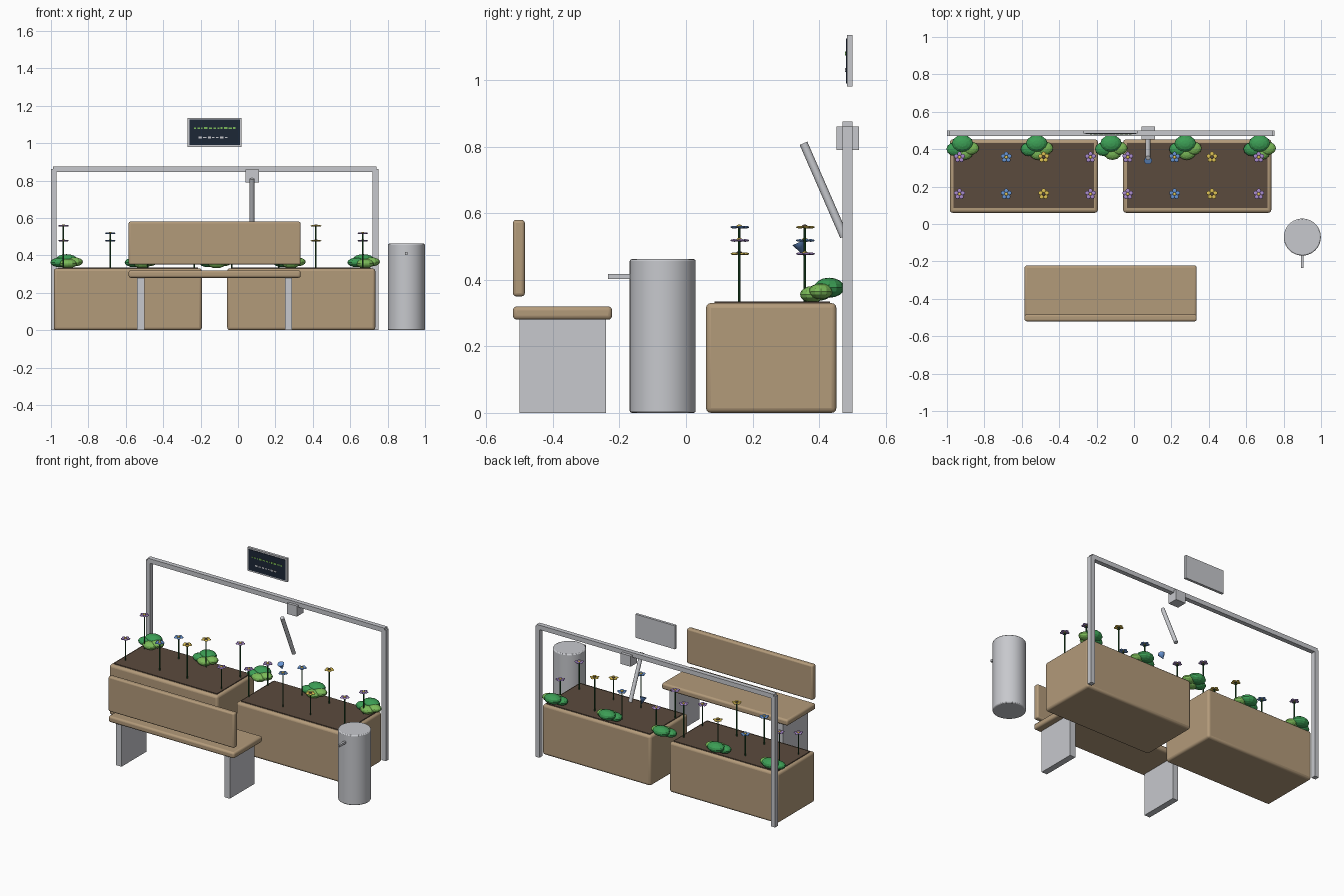
import bpy, math, random
from mathutils import Vector

if "Cube" in bpy.data.objects:
    bpy.data.objects.remove(bpy.data.objects["Cube"], do_unlink=True)


def material(name, rgb):
    m = bpy.data.materials.new(name)
    m.use_nodes = True
    m.diffuse_color = (*rgb, 1)
    m.node_tree.nodes["Principled BSDF"].inputs["Base Color"].default_value = (*rgb, 1)
    return m


WOOD = material("tan wood", (0.45, 0.325, 0.195))
METAL = material("pale metal", (0.57, 0.58, 0.61))
SOIL = material("brown soil", (0.105, 0.07, 0.048))
SCREEN = material("navy screen", (0.012, 0.02, 0.037))
LEAF = material("leaf green", (0.045, 0.34, 0.09))
LIME = material("light green", (0.2, 0.5, 0.1))
STEM = material("stem green", (0.013, 0.08, 0.021))
PURPLE = material("purple", (0.4, 0.26, 0.61))
BLUE = material("blue", (0.14, 0.3, 0.65))
YELLOW = material("yellow", (0.75, 0.55, 0.09))


def finish(name, mat, smooth=False):
    ob = bpy.context.object
    ob.name = name
    ob.data.materials.append(mat)
    if smooth:
        bpy.ops.object.shade_smooth_by_angle(angle=math.radians(40))
    return ob


def box(name, mat, x, y, z, bevel=0.0):
    """Box from (min, max) pairs, with optional rounded edges."""
    spans = (x, y, z)
    bpy.ops.mesh.primitive_cube_add(size=1, location=[(a + b) / 2 for a, b in spans])
    ob = finish(name, mat)
    ob.scale = [b - a for a, b in spans]
    bpy.ops.object.transform_apply(location=False, rotation=False, scale=True)
    if bevel:
        mod = ob.modifiers.new("rounded edges", "BEVEL")
        mod.width, mod.segments = bevel, 3
        bpy.ops.object.shade_smooth_by_angle(angle=math.radians(40))
    return ob


def rod(name, mat, start, end, r1, r2=None, sides=12):
    """Cylinder or cone between two points."""
    a, b = Vector(start), Vector(end)
    bpy.ops.mesh.primitive_cone_add(
        vertices=sides, radius1=r1, radius2=r1 if r2 is None else r2,
        depth=(b - a).length, location=(a + b) / 2,
        rotation=(b - a).to_track_quat("Z", "Y").to_euler())
    return finish(name, mat, True)


def blob(name, mat, centre, radii, segments=12, rings=8):
    bpy.ops.mesh.primitive_uv_sphere_add(segments=segments, ring_count=rings, location=centre)
    ob = finish(name, mat)
    ob.scale = radii
    return ob


# Planters with soil beds
for side, x0 in (("right", -0.985), ("left", -0.058)):
    x1 = x0 + 0.792
    box(side + "_planter", WOOD, (x0, x1), (0.06, 0.452), (0, 0.33), 0.015)
    box(side + "_soil", SOIL, (x0 + 0.02, x1 - 0.02), (0.085, 0.432), (0.3, 0.335))

# Bench
box("bench_seat", WOOD, (-0.585, 0.335), (-0.52, -0.222), (0.28, 0.32), 0.012)
box("bench_back", WOOD, (-0.585, 0.335), (-0.52, -0.484), (0.35, 0.58), 0.01)
for side, x in (("right", -0.54), ("left", 0.25)):
    box(side + "_bench_leg", METAL, (x, x + 0.04), (-0.5, -0.24), (0, 0.282))

# Litter bin with front handle
bin_body = rod("bin", METAL, (0.9, -0.07, 0), (0.9, -0.07, 0.462), 0.099, sides=40)
mod = bin_body.modifiers.new("rounded rim", "BEVEL")
mod.width, mod.segments = 0.006, 2
box("bin_handle", METAL, (0.893, 0.907), (-0.235, -0.16), (0.403, 0.417))

# Overhead frame
for side, x in (("right", -1.0), ("left", 0.72)):
    box(side + "_post", METAL, (x, x + 0.03), (0.47, 0.5), (0, 0.862))
box("top_rail", METAL, (-0.99, 0.74), (0.47, 0.5), (0.845, 0.875))

# Watering carriage, arm and nozzle
box("carriage", METAL, (0.04, 0.113), (0.452, 0.52), (0.79, 0.86))
rod("watering_arm", METAL, (0.075, 0.353, 0.81), (0.075, 0.475, 0.53), 0.0125, sides=16)
rod("nozzle", BLUE, (0.075, 0.339, 0.512), (0.075, 0.357, 0.469), 0.021, 0, sides=16)

# Display panel with rows of indicator dashes
box("display_case", METAL, (-0.27, 0.02), (0.483, 0.5), (0.98, 1.135))
box("display_screen", SCREEN, (-0.26, 0.01), (0.48, 0.484), (0.99, 1.125))
random.seed(4)
for row, mat, z, start, end in (("upper", LIME, 1.08, -0.235, -0.012),
                                ("lower", METAL, 1.03, -0.21, -0.04)):
    x = start
    while x < end - 0.01:
        w = random.uniform(0.008, 0.02)
        h = random.uniform(0.003, 0.006)
        box(row + "_dash", mat, (x, min(x + w, end)), (0.478, 0.481), (z - h, z + h))
        x += w + 0.007

# Shrubs along the back edge: flattened faceted clumps
CLUMPS = ((LEAF, 0, 0.025, 0.376, 0.058), (LEAF, -0.038, -0.005, 0.362, 0.048),
          (LIME, 0.042, 0.0, 0.365, 0.046), (LIME, 0.008, -0.025, 0.356, 0.048))
for i in range(5):
    for mat, dx, dy, z, r in CLUMPS:
        blob("shrub_clump", mat, (-0.917 + 0.397 * i + dx, 0.405 + dy, z),
             (r, r * 0.78, r * 0.52))


# Flowers
def flower(x, y, top, petal, centre):
    rod("flower_stem", STEM, (x, y, 0.325), (x, y, top), 0.004, sides=8)
    for k in range(5):
        a = math.tau * k / 5 + math.pi / 2
        blob("flower_petal", petal, (x + 0.018 * math.cos(a), y + 0.018 * math.sin(a), top),
             (0.012, 0.012, 0.004), 10, 6)
    blob("flower_centre", centre, (x, y, top + 0.002), (0.009, 0.009, 0.006), 10, 6)


HEIGHTS = (0.478, 0.518, 0.558)
PETALS = (PURPLE, BLUE, YELLOW)
for bed, middle in enumerate((-0.583, 0.317)):
    for col, dx in enumerate((-0.35, -0.1, 0.1, 0.35)):
        for row, y in enumerate((0.16, 0.357)):
            petal = PETALS[col % 3]
            flower(middle + dx, y, HEIGHTS[(col + 2 * row + bed) % 3], petal,
                   SOIL if petal is YELLOW else YELLOW)
